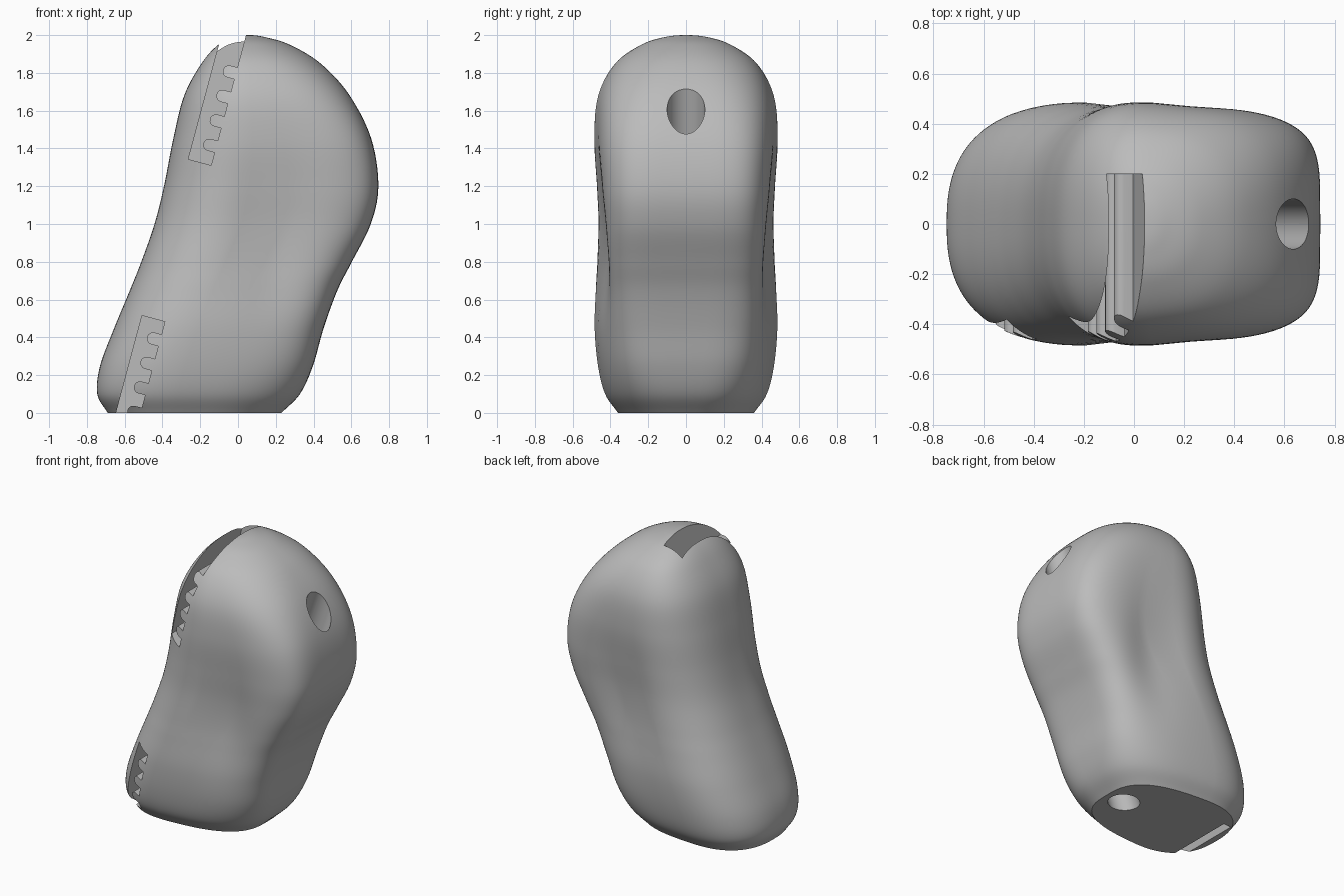
import bpy, bmesh, math
from mathutils import Vector

cube = bpy.data.objects.get("Cube")
if cube:
    bpy.data.objects.remove(cube)

grey = bpy.data.materials.new("plain_grey")
grey.use_nodes = True
COL = (0.5, 0.5, 0.5, 1)
grey.diffuse_color = COL
grey.node_tree.nodes["Principled BSDF"].inputs["Base Color"].default_value = COL


def finish(name, bm):
    bmesh.ops.recalc_face_normals(bm, faces=bm.faces)
    mesh = bpy.data.meshes.new(name)
    bm.to_mesh(mesh)
    bm.free()
    mesh.materials.append(grey)
    obj = bpy.data.objects.new(name, mesh)
    bpy.context.collection.objects.link(obj)
    return obj


# Body sections: height, left x, right x, half width, squareness on +x side
ROWS = [
    (0, -.69, .23, .36, 3), (.1, -.745, .328, .428, 3.3), (.25, -.73, .397, .466, 3.8),
    (.45, -.655, .454, .484, 4.2), (.65, -.572, .527, .479, 4.6), (.8, -.512, .603, .474, 4.9),
    (1, -.442, .703, .474, 5), (1.2, -.392, .743, .484, 4.8), (1.45, -.343, .706, .492, 4.2),
    (1.68, -.285, .592, .466, 3.3), (1.85, -.193, .437, .375, 2.6), (1.95, -.103, .272, .235, 2.2),
    (1.99, -.01, .14, .11, 2), (2, .06, .06, 0, 2),
]
STEPS, SIDES = 7, 112


def smooth_rows():
    rows = [Vector(r) for r in ROWS]
    z, xl, xr, hw, n = rows[-2]
    pts = [2 * rows[0] - rows[1]] + rows + [Vector((z, xr, xl, -hw, n))]
    for i in range(1, len(pts) - 2):
        a, b, c, d = pts[i - 1:i + 3]
        for s in range(STEPS):
            t = s / STEPS
            yield (b * 2 + (c - a) * t + (a * 2 - b * 5 + c * 4 - d) * t**2
                   + (b * 3 - a - c * 3 + d) * t**3) / 2


def section(row):
    z, xl, xr, hw, n_right = row
    xc = xl + .4 * (xr - xl)
    for k in range(SIDES):
        ang = 2 * math.pi * k / SIDES
        c, s = math.cos(ang), math.sin(ang)
        n = n_right if c > 0 else 2.5
        reach = xr - xc if c > 0 else xc - xl
        x = xc + math.copysign(abs(c) ** (2 / n), c) * reach
        y = math.copysign(abs(s) ** (2 / n), s) * hw
        # Flanks narrow towards +x, with a long finger hollow
        y *= 1 - .1 * max(0, x - xc) / .65
        y *= 1 - .11 * math.exp(-((x - .2) / .2) ** 2 - ((z - .9) / .45) ** 2)
        yield x, y, z


bm = bmesh.new()
rings = [[bm.verts.new(p) for p in section(r)] for r in smooth_rows()]
for low, high in zip(rings, rings[1:]):
    for k in range(SIDES):
        j = (k + 1) % SIDES
        bm.faces.new((low[k], low[j], high[j], high[k]))
bm.faces.new(rings[0][::-1])
tip = bm.verts.new((ROWS[-1][1], 0, ROWS[-1][0]))
for k in range(SIDES):
    bm.faces.new((rings[-1][k], rings[-1][(k + 1) % SIDES], tip))
body = finish("grip_body", bm)


# Toothed slot cutter: origin is the inner corner, sign gives its direction
def slot_cutter(name, ox, oz, sign):
    width, radius = .125, .0325
    outline = [(0, 0), (0, width)]
    for i in range(4):
        centre = .102 + .134 * i
        outline.append((centre - radius, width))
        for k in range(9):
            ang = math.pi * k / 8
            outline.append((centre - radius * math.cos(ang), .0875 - radius * math.sin(ang)))
        outline.append((centre + radius, width))
    outline += [(.85, width), (.85, 0)]
    lean = math.radians(15)
    s, c = math.sin(lean), math.cos(lean)
    bm = bmesh.new()
    verts = [bm.verts.new((ox + sign * a * s + b * c, -.8, oz + sign * a * c - b * s))
             for a, b in outline]
    face = bm.faces.new(verts)
    ext = bmesh.ops.extrude_face_region(bm, geom=[face])["geom"]
    bmesh.ops.translate(bm, vec=(0, 1, 0),
                        verts=[v for v in ext if isinstance(v, bmesh.types.BMVert)])
    return finish(name, bm)


# Cord channel cutter from the upper +x face to the base
def channel_cutter():
    axis = Vector((.55, 0, 1.605))
    bm = bmesh.new()
    bmesh.ops.create_cone(bm, cap_ends=True, segments=48, radius1=.1, radius2=.1, depth=2.6)
    bmesh.ops.transform(bm, matrix=axis.to_track_quat("Z", "Y").to_matrix().to_4x4(), verts=bm.verts)
    bmesh.ops.translate(bm, vec=Vector((.085, 0, 0)) + axis / 2, verts=bm.verts)
    return finish("channel_cutter", bm)


cutters = [slot_cutter("upper_slot_cutter", -.263, 1.343, 1),
           slot_cutter("lower_slot_cutter", -.508, .515, -1),
           channel_cutter()]
bpy.ops.object.select_all(action="DESELECT")
bpy.context.view_layer.objects.active = body
body.select_set(True)
for cutter in cutters:
    mod = body.modifiers.new(cutter.name, "BOOLEAN")
    mod.operation = "DIFFERENCE"
    mod.solver = "EXACT"
    mod.object = cutter
    bpy.ops.object.modifier_apply(modifier=mod.name)
    bpy.data.objects.remove(cutter)
bpy.ops.object.shade_smooth_by_angle(angle=math.radians(30))
